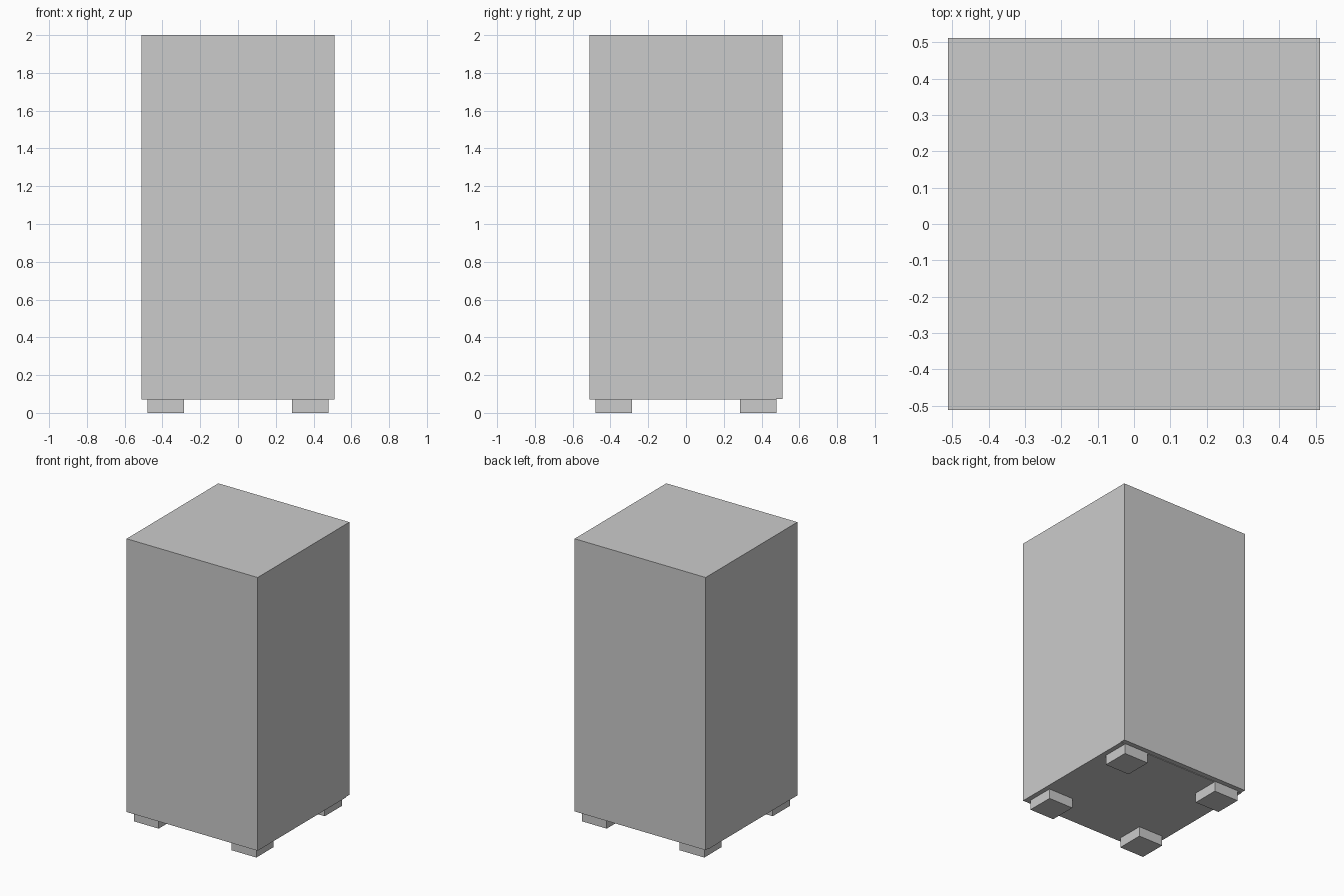
import bpy

if "Cube" in bpy.data.objects:
    bpy.data.objects.remove(bpy.data.objects["Cube"])


def box(name, x0, x1, y0, y1, z0, z1):
    bpy.ops.mesh.primitive_cube_add(
        size=1, location=((x0 + x1) / 2, (y0 + y1) / 2, (z0 + z1) / 2))
    ob = bpy.context.object
    ob.name = name
    ob.scale = (x1 - x0, y1 - y0, z1 - z0)
    bpy.ops.object.transform_apply(location=False, rotation=False, scale=True)
    return ob


H = 0.512      # half width of the cabinet
Z = 0.07       # underside height
STEP = 0.476   # where the underside steps up at the back

# Cabinet, with a shallow step along the back underside
body = box("cabinet", -H, H, -H, H, Z + 0.004, 2.0)
box("base_plate", -H, H, -H, STEP, Z, Z + 0.004)

# Four square feet
for sx, side in ((-1, "left"), (1, "right")):
    for sy, end in ((-1, "front"), (1, "back")):
        x = sorted((sx * 0.285, sx * 0.478))
        y = sorted((sy * 0.285, sy * 0.478))
        box(f"{end}_{side}_foot", *x, *y, 0.0, Z + 0.004)
